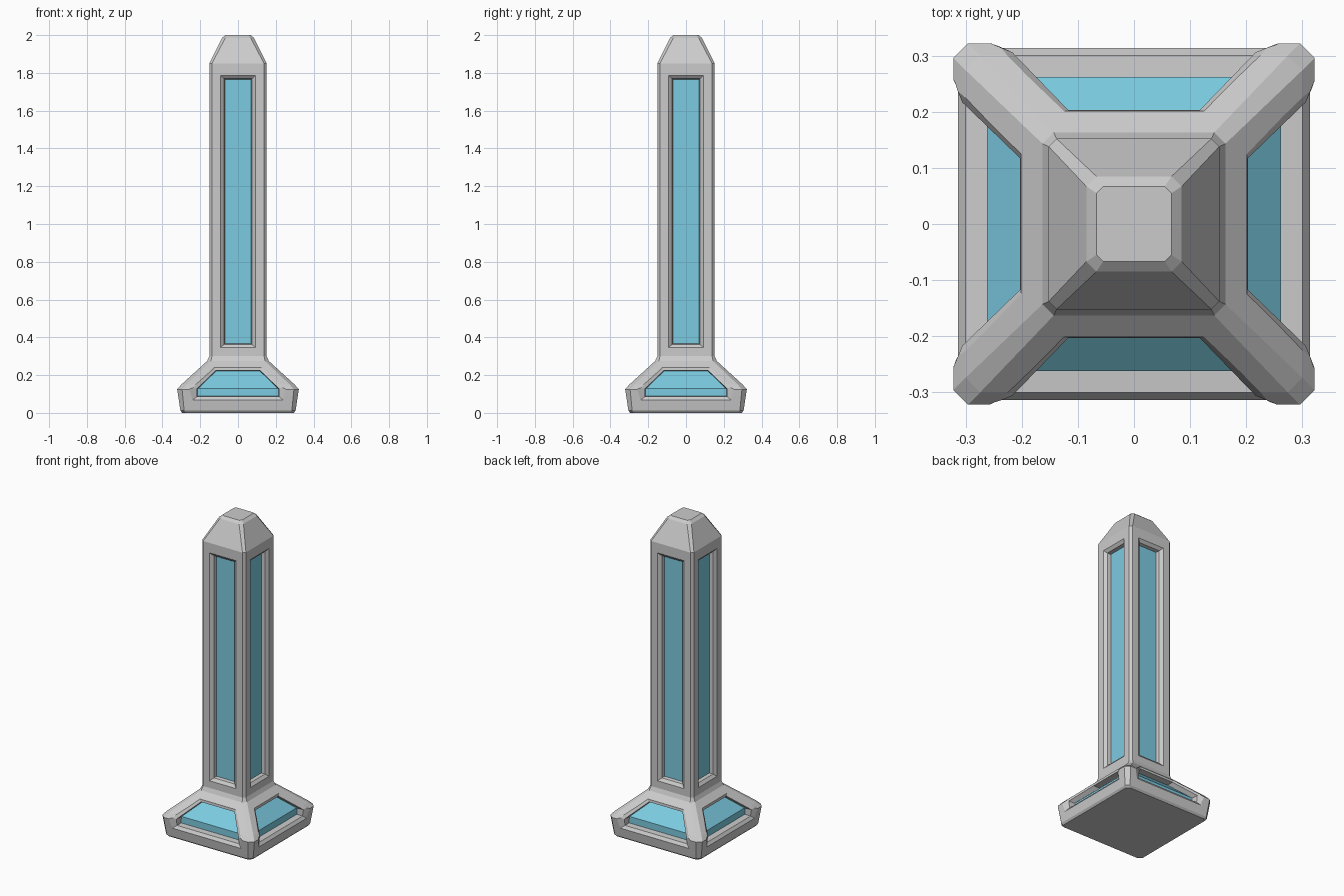
import bpy
import bmesh
from math import pi
from mathutils import Matrix

default = bpy.data.objects.get("Cube")
if default:
    bpy.data.objects.remove(default, do_unlink=True)


def make_material(name, rgb):
    mat = bpy.data.materials.new(name)
    mat.use_nodes = True
    color = (*rgb, 1.0)
    mat.diffuse_color = color
    mat.node_tree.nodes["Principled BSDF"].inputs["Base Color"].default_value = color
    return mat


grey = make_material("light grey metal", (0.60, 0.60, 0.60))
blue = make_material("sky blue glass", (0.20, 0.60, 0.76))


def loft(name, rings, caps, mat, turn=0.0):
    """Skin a stack of point rings; caps lists the index loops that close each end."""
    bm = bmesh.new()
    loops = [[bm.verts.new(p) for p in ring] for ring in rings]
    n = len(loops[0])
    for a, b in zip(loops, loops[1:]):
        for i in range(n):
            j = (i + 1) % n
            bm.faces.new((a[i], a[j], b[j], b[i]))
    for loop in (loops[0], loops[-1]):
        for cap in caps:
            bm.faces.new([loop[i] for i in cap])
    bm.transform(Matrix.Rotation(turn, 4, "Z"))
    bmesh.ops.recalc_face_normals(bm, faces=bm.faces)
    mesh = bpy.data.meshes.new(name)
    bm.to_mesh(mesh)
    bm.free()
    mesh.materials.append(mat)
    obj = bpy.data.objects.new(name, mesh)
    bpy.context.collection.objects.link(obj)
    return obj


def square_ring(z, half, cut):
    """Square with chamfered corners."""
    k = half - cut
    return [(half, -k, z), (half, k, z), (k, half, z), (-k, half, z),
            (-half, k, z), (-half, -k, z), (-k, -half, z), (k, -half, z)]


def tower(name, profile, mat):
    return loft(name, [square_ring(*p) for p in profile], [range(8)], mat)


# Metal frame: flared foot, square shaft, tapered cap
frame = tower("metal_frame", [
    (0, 0.295, 0.02), (0.012, 0.305, 0.02), (0.125, 0.322, 0.026),
    (0.15, 0.30, 0.026), (0.275, 0.163, 0.02), (0.30, 0.152, 0.014),
    (1.85, 0.152, 0.014), (1.985, 0.085, 0.018), (2.0, 0.067, 0.012)], grey)


# Window openings, each with a chamfered rim that follows the metal surface
def foot_surface(z):
    return min(0.303 + 0.15 * z, 0.30 - 1.096 * (z - 0.15))


def shaft_surface(z):
    return 0.152


def window_ring(outer, inner, surface, t, depth):
    """Symmetric outline blended from outer to inner, sunk below the surface."""
    half = []
    for (xo, zo), (xi, zi) in zip(outer, inner):
        x, z = xo + (xi - xo) * t, zo + (zi - zo) * t
        half.append((x, depth - surface(z), z))
    return half + [(-x, y, z) for x, y, z in reversed(half)]


windows = [
    # outer half outline, inner half outline, surface, rim depth, full depth, caps
    ([(0.24, 0.068), (0.24, 0.135), (0.125, 0.24)],
     [(0.217, 0.086), (0.217, 0.128), (0.117, 0.224)],
     foot_surface, 0.016, 0.09, [(0, 1, 4, 5), (1, 2, 3, 4)]),
    ([(0.092, 0.345), (0.092, 1.787)],
     [(0.073, 0.363), (0.073, 1.769)],
     shaft_surface, 0.015, 0.047, [(0, 1, 2, 3)]),
]

for outer, inner, surface, rim, deep, caps in windows:
    steps = [(-1, -rim), (1, rim), (1.25, deep)]
    for side in range(4):
        rings = [window_ring(outer, inner, surface, t, d) for t, d in steps]
        cutter = loft("window_cutter", rings, caps, grey, side * pi / 2)
        cutter.hide_render = True
        mod = frame.modifiers.new("window", "BOOLEAN")
        mod.operation = "DIFFERENCE"
        mod.solver = "EXACT"
        mod.object = cutter
        bpy.context.view_layer.objects.active = frame
        bpy.ops.object.modifier_apply(modifier=mod.name)
        bpy.data.objects.remove(cutter, do_unlink=True)

# Glass cores showing through the openings
tower("foot_glass", [(0.05, 0.262, 0.005), (0.13, 0.262, 0.005),
                     (0.25, 0.13, 0.005)], blue)
tower("shaft_glass", [(0.31, 0.115, 0.005), (1.83, 0.115, 0.005)], blue)
